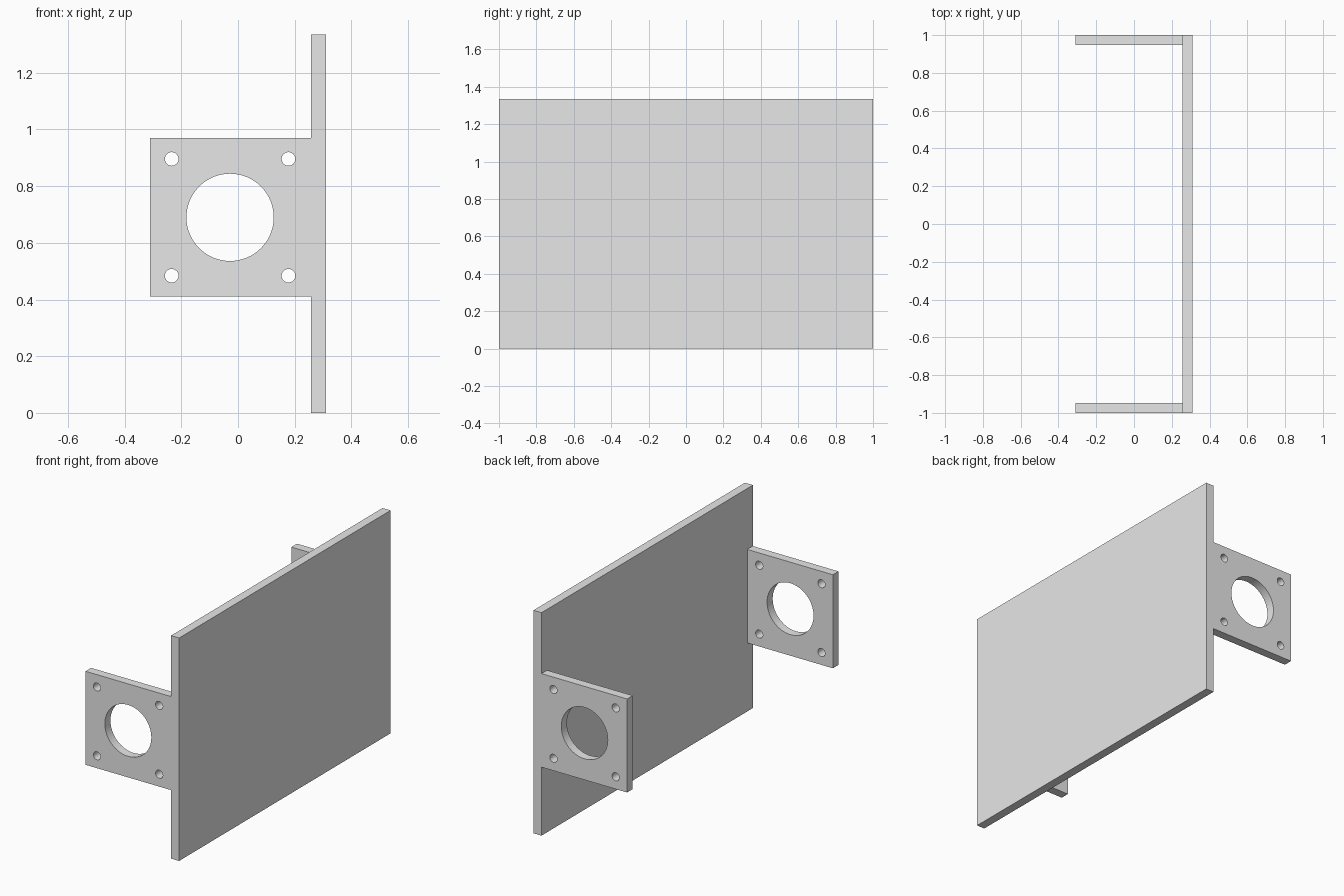
import bpy
import bmesh
import math
from mathutils import Matrix, Vector

if "Cube" in bpy.data.objects:
    bpy.data.objects.remove(bpy.data.objects["Cube"], do_unlink=True)

grey = bpy.data.materials.new("plain grey")
grey.use_nodes = True
grey.diffuse_color = (0.8, 0.8, 0.8, 1)
grey.node_tree.nodes["Principled BSDF"].inputs["Base Color"].default_value = grey.diffuse_color

HALF_X, HALF_Y, HEIGHT = 0.31, 1.0, 1.335
THICK = 0.053
INNER_X = HALF_X - THICK
FLANGE_LOW, FLANGE_HIGH = 0.41, 0.97
HOLE_X, HOLE_Z = -0.028, 0.69
BOLT_OFFSET = 0.206


def make_object(name, bm):
    mesh = bpy.data.meshes.new(name)
    bm.to_mesh(mesh)
    bm.free()
    mesh.materials.append(grey)
    obj = bpy.data.objects.new(name, mesh)
    bpy.context.collection.objects.link(obj)
    return obj


def box(name, low, high):
    low, high = Vector(low), Vector(high)
    bm = bmesh.new()
    place = Matrix.Translation((low + high) / 2) @ Matrix.Diagonal((*(high - low), 1))
    bmesh.ops.create_cube(bm, size=1, matrix=place)
    return make_object(name, bm)


def add_drill(bm, x, z, radius, sides):
    # Cylinder along y, long enough to pass through both flanges
    place = Matrix.Translation((x, 0, z)) @ Matrix.Rotation(math.pi / 2, 4, "X")
    bmesh.ops.create_cone(bm, cap_ends=True, segments=sides, radius1=radius,
                          radius2=radius, depth=3, matrix=place)


# Large side plate
box("side_plate", (INNER_X, -HALF_Y, 0), (HALF_X, HALF_Y, HEIGHT))

# Central bore and four bolt holes
bm = bmesh.new()
add_drill(bm, HOLE_X, HOLE_Z, 0.154, 64)
for sx in (-1, 1):
    for sz in (-1, 1):
        add_drill(bm, HOLE_X + sx * BOLT_OFFSET, HOLE_Z + sz * BOLT_OFFSET, 0.024, 32)
drill = make_object("hole_cutter", bm)
drill.hide_render = True

# Mounting flanges at both ends of the plate
for name, y in (("front_flange", -HALF_Y), ("back_flange", HALF_Y - THICK)):
    flange = box(name, (-HALF_X, y, FLANGE_LOW), (INNER_X, y + THICK, FLANGE_HIGH))
    cut = flange.modifiers.new("holes", "BOOLEAN")
    cut.operation = "DIFFERENCE"
    cut.solver = "EXACT"
    cut.object = drill
    bpy.ops.object.select_all(action="DESELECT")
    flange.select_set(True)
    bpy.context.view_layer.objects.active = flange
    bpy.ops.object.modifier_apply(modifier=cut.name)
    bpy.ops.object.shade_smooth_by_angle(angle=math.radians(30))

bpy.data.objects.remove(drill, do_unlink=True)
